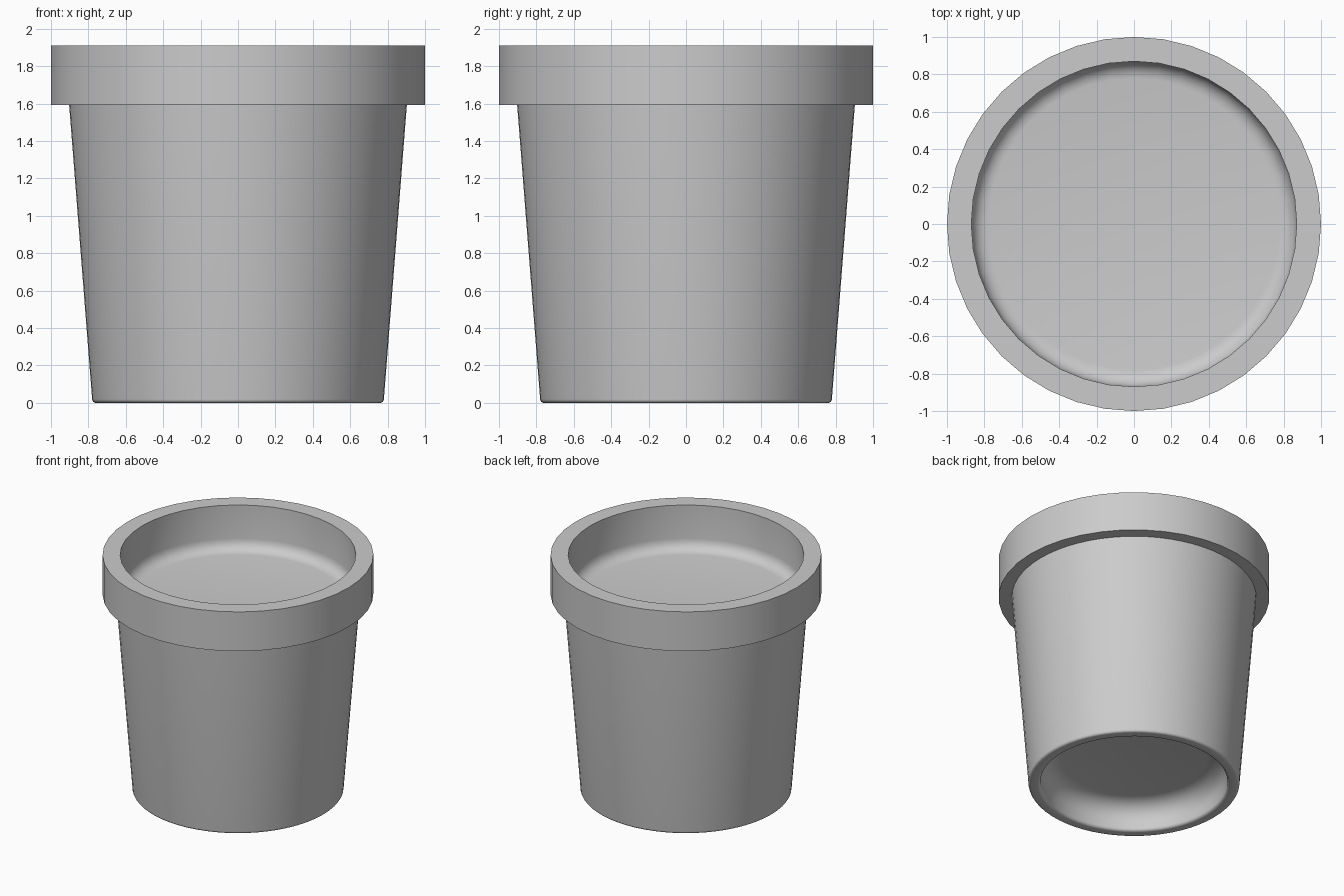
import bpy, bmesh, math

if "Cube" in bpy.data.objects:
    bpy.data.objects.remove(bpy.data.objects["Cube"])


def lathe(name, profile, segments):
    """Spin an (r, z) profile that starts and ends on the z axis."""
    bm = bmesh.new()
    verts = [bm.verts.new((r, 0, z)) for r, z in profile]
    edges = [bm.edges.new(pair) for pair in zip(verts, verts[1:])]
    bmesh.ops.spin(bm, geom=verts + edges, cent=(0, 0, 0), axis=(0, 0, 1),
                   angle=math.tau, steps=segments, use_duplicate=False)
    bmesh.ops.remove_doubles(bm, verts=bm.verts[:], dist=0.0005)
    bmesh.ops.recalc_face_normals(bm, faces=bm.faces[:])
    mesh = bpy.data.meshes.new(name)
    bm.to_mesh(mesh)
    bm.free()
    obj = bpy.data.objects.new(name, mesh)
    bpy.context.collection.objects.link(obj)
    bpy.ops.object.select_all(action='DESELECT')
    bpy.context.view_layer.objects.active = obj
    obj.select_set(True)
    bpy.ops.object.shade_smooth_by_angle(angle=math.radians(40))
    return obj


def fillet(cr, cz, radius, start, end, steps=5):
    """Arc of (r, z) points around a corner centre, angles in degrees."""
    angles = [math.radians(start + (end - start) * i / steps) for i in range(steps + 1)]
    return [(cr + radius * math.cos(a), cz + radius * math.sin(a)) for a in angles]


# Tapered cup wall with a rounded foot and a softly domed recess in the base
lathe("cup_body",
      [(0, 0.22)]
      + fillet(0.54, 0.07, 0.15, 90, 0)
      + fillet(0.715, 0.025, 0.025, 180, 270)
      + fillet(0.76, 0.02, 0.02, 270, 360)
      + [(0.903, 1.595), (0.885, 1.595), (0.77, 0.25), (0, 0.25)], 64)

# Lid: thick square rim around a sunken panel with a rounded inner corner
lathe("lid",
      [(0, 1.55)]
      + fillet(0.78, 1.64, 0.09, -90, 0)
      + [(0.87, 1.912), (1, 1.912), (1, 1.592), (0.875, 1.592),
         (0.87, 1.53), (0, 1.53)], 40)
